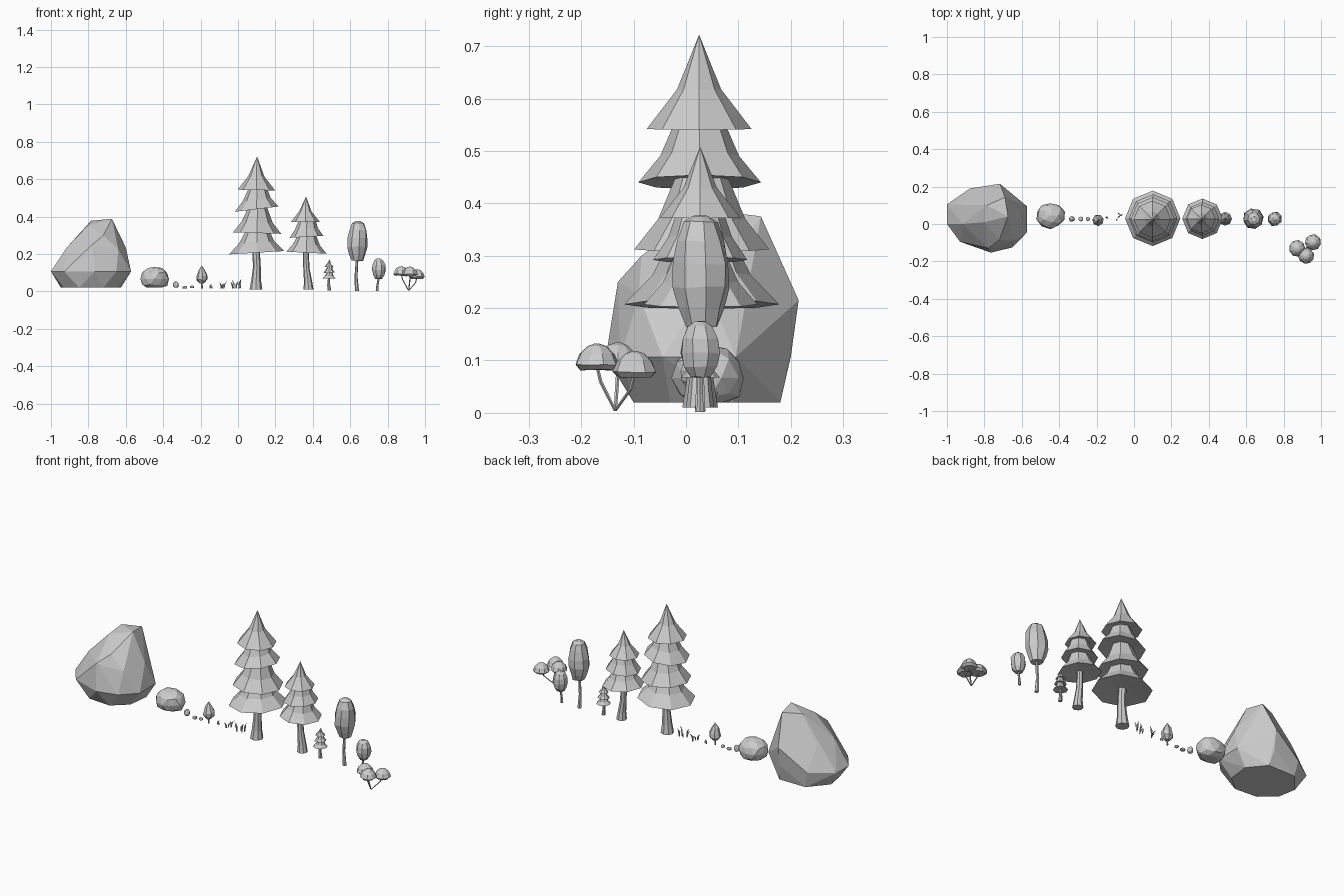
import bpy, bmesh, math, random
from mathutils import Vector

random.seed(4)


def finish(name, bm):
    bmesh.ops.remove_doubles(bm, verts=bm.verts, dist=0.0004)
    bmesh.ops.recalc_face_normals(bm, faces=bm.faces)
    me = bpy.data.meshes.new(name)
    bm.to_mesh(me)
    bm.free()
    ob = bpy.data.objects.new(name, me)
    bpy.context.collection.objects.link(ob)
    return ob


def loft(name, rings, n=8, phase=0.0, jitter=0.0, tilt=0.0):
    """Skin n-sided horizontal rings given as (x, y, z, radius)."""
    bm = bmesh.new()
    x0 = rings[0][0]
    loops = []
    for x, y, z, r in rings:
        loop = []
        for i in range(n):
            a = phase + 2 * math.pi * i / n
            k = r * (1 + random.uniform(-jitter, jitter))
            px = x + k * math.cos(a)
            dz = r * random.uniform(-jitter, jitter)
            loop.append(bm.verts.new((px, y + k * math.sin(a), z + dz + tilt * (px - x0))))
        loops.append(loop)
    for a, b in zip(loops, loops[1:]):
        for i in range(n):
            j = (i + 1) % n
            bm.faces.new((a[i], a[j], b[j], b[i]))
    bm.faces.new(loops[0][::-1])
    bm.faces.new(loops[-1])
    return finish(name, bm)


def hull(name, points):
    bm = bmesh.new()
    for p in points:
        bm.verts.new(p)
    res = bmesh.ops.convex_hull(bm, input=bm.verts)
    junk = [v for v in res["geom_interior"] if isinstance(v, bmesh.types.BMVert)]
    bmesh.ops.delete(bm, geom=junk, context='VERTS')
    bmesh.ops.dissolve_limit(bm, angle_limit=0.08, verts=bm.verts, edges=bm.edges)
    return finish(name, bm)


def boulder(name, c, rx, ry, z0, z1):
    """Low-poly stone: squashed icosphere with a flat cut base."""
    bm = bmesh.new()
    bmesh.ops.create_icosphere(bm, subdivisions=1, radius=1)
    bmesh.ops.subdivide_edges(bm, edges=bm.edges, cuts=1)
    pts = []
    for v in bm.verts:
        d = v.co.normalized() * random.uniform(0.92, 1.06)
        h = max(0, (d.z + 0.7) / 1.7)
        pts.append((c[0] + rx * d.x, c[1] + ry * d.y, z0 + min(h, 1) * (z1 - z0)))
    bm.free()
    return hull(name, pts)


# Large boulder
base = [(-.947, .08), (-.93, -.02), (-.85, -.09), (-.72, -.1), (-.64, -.03),
        (-.626, .09), (-.7, .18), (-.86, .18)]
belt = [(-1, .105), (-1, 0), (-.93, -.095), (-.765, -.153), (-.65, -.125),
        (-.572, -.045), (-.572, .095), (-.717, .2), (-.877, .19)]
crown = [(-.717, .215, .215), (-.6, .04, .235), (-.64, -.09, .225), (-.78, -.13, .25),
         (-.915, .0, .235), (-.89, .12, .235), (-.674, .04, .388), (-.69, .143, .375),
         (-.786, .1, .378), (-.8, .01, .355), (-.72, -.085, .3)]
hull("large_boulder", [(x, y, .02) for x, y in base] + [(x, y, .107) for x, y in belt] + crown)

# Small boulder and pebbles
boulder("small_boulder", (-.447, .045), .078, .07, .02, .133)
boulder("pebble_a", (-.332, .027), .016, .015, .02, .055)
boulder("pebble_b", (-.284, .027), .014, .013, .015, .03)
boulder("pebble_c", (-.246, .027), .011, .011, .018, .032)

# Little sprout bush
loft("bush_leaves", [(-.195, .02, .043, .012), (-.193, .02, .062, .029), (-.191, .02, .083, .029),
                     (-.194, .02, .112, .018), (-.193, .02, .139, 0)], 7, .3, .08)
loft("bush_stem", [(-.193, .02, .016, .005), (-.193, .02, .05, .004)], 5)

# Grass tufts: x, y, height, lean in x, lean in y
blades = [(-.15, .035, .02, .008, .004), (-.14, .033, .014, -.008, .0),
          (-.09, .025, .03, -.008, -.006), (-.085, .035, .026, .012, .012), (-.075, .045, .038, .018, .008),
          (-.078, .052, .022, -.01, .01),
          (-.028, .03, .032, -.012, -.008), (-.02, .02, .045, -.014, .006), (-.01, .04, .036, .01, .012),
          (.004, .028, .048, .013, -.004), (.012, .04, .042, .003, .012)]
for i, (x, y, h, lx, ly) in enumerate(blades):
    loft("grass_blade_%d" % i, [(x, y, .016, .003), (x + lx * .2, y + ly * .2, .02 + h * .5, .0048),
                                (x + lx, y + ly, .02 + h, 0)], 4, i)


# Conifers: tiers are (x, y, rim z, rim radius, top z, top radius, tilt)
def conifer(name, tiers, trunk):
    for i, (x, y, z, r, zt, rt, tilt) in enumerate(tiers):
        h = zt - z
        rm = rt + (r - rt) * .42
        loft("%s_tier_%d" % (name, i), [(x, y, z + h * .06, r * .25), (x, y, z, r),
                                        (x, y, z + h * .42, rm), (x + .004, y, zt, rt)], 8, 0, 0, tilt)
    loft(name + "_trunk", trunk, 8)


conifer("tall_pine", [
    (.1, .03, .207, .148, .34, .055, .06),
    (.102, .03, .312, .129, .45, .05, -.03),
    (.1, .026, .44, .117, .56, .045, .12),
    (.098, .025, .542, .1, .722, 0, -.02)],
    [(.096, .027, .01, .034), (.097, .027, .06, .026), (.101, .027, .13, .021), (.096, .027, .23, .02)])
conifer("medium_pine", [
    (.366, .028, .207, .108, .31, .045, -.05),
    (.366, .027, .292, .09, .395, .04, .06),
    (.36, .027, .372, .077, .508, 0, 0)],
    [(.377, .027, .01, .027), (.375, .027, .05, .022), (.366, .027, .12, .017), (.362, .027, .23, .015)])
conifer("small_pine", [
    (.487, .028, .068, .037, .102, .014, 0),
    (.487, .028, .1, .031, .134, .012, .05),
    (.486, .028, .13, .025, .172, 0, 0)],
    [(.488, .027, .004, .01), (.485, .027, .035, .008), (.487, .027, .075, .006)])

# Slender leafy trees
loft("round_tree_crown", [
    (.638, .03, .165, .032), (.638, .029, .2, .044), (.637, .027, .24, .055), (.639, .027, .285, .056),
    (.642, .027, .328, .047), (.64, .027, .365, .033), (.64, .027, .376, .014)], 8, .2, .06)
loft("round_tree_trunk", [(.636, .027, .002, .011), (.631, .027, .08, .008), (.637, .027, .18, .007)], 6)
loft("sapling_crown", [
    (.752, .027, .068, .02), (.752, .027, .088, .033), (.752, .027, .115, .039),
    (.753, .027, .142, .036), (.752, .027, .165, .025), (.752, .027, .175, .01)], 8, .4, .06)
loft("sapling_trunk", [(.744, .027, .002, .008), (.746, .027, .035, .006), (.754, .027, .08, .005)], 6)

# Three-stemmed umbrella tree
root = Vector((.912, -.135, .004))
for i, (x, y, z, r) in enumerate([(.872, -.13, .082, .044), (.957, -.098, .066, .043), (.92, -.17, .08, .043)]):
    loft("umbrella_cap_%d" % i, [(x, y, z + .002, r * .75), (x, y, z + .012, r), (x, y, z + .033, r * .78),
                                 (x, y, z + .047, r * .45), (x, y, z + .052, r * .12)], 9, i * .5, .03)
    tip = Vector((x, y, z + .01))
    knee = root.lerp(tip, .8)
    knee.z = z - .02
    loft("umbrella_stem_%d" % i, [(*root, .003), (*root.lerp(knee, .5), .0036), (*knee, .0036), (*tip, .003)], 5)
